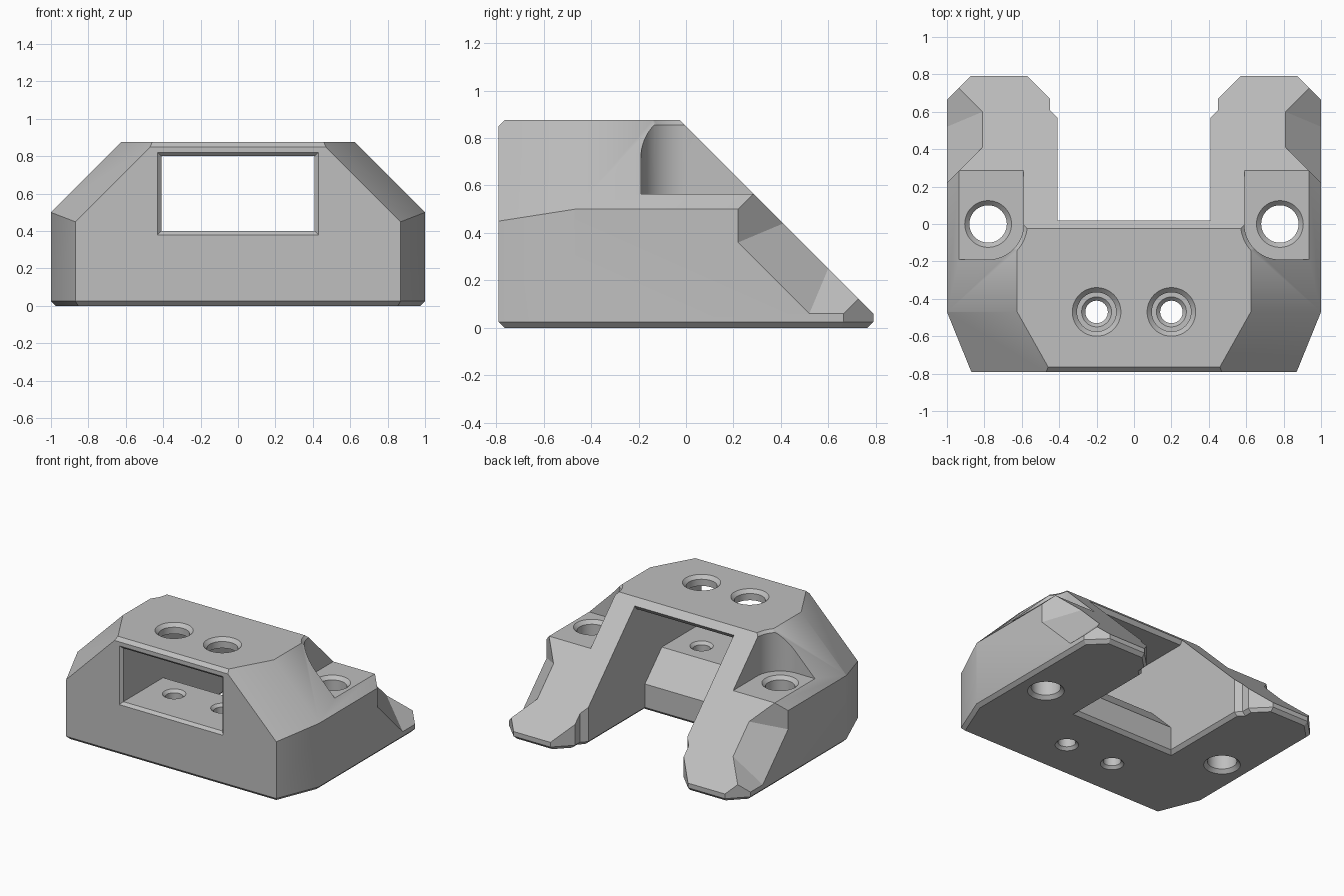
import bpy, bmesh, math
from mathutils import Vector

if "Cube" in bpy.data.objects:
    bpy.data.objects.remove(bpy.data.objects["Cube"])


def finish(bm, name):
    bmesh.ops.recalc_face_normals(bm, faces=bm.faces[:])
    mesh = bpy.data.meshes.new(name)
    bm.to_mesh(mesh)
    bm.free()
    obj = bpy.data.objects.new(name, mesh)
    bpy.context.collection.objects.link(obj)
    return obj


def hull(name, planes):
    """Solid kept where normal . p <= distance for every plane."""
    bm = bmesh.new()
    bmesh.ops.create_cube(bm, size=4)
    for n, d in planes:
        n = Vector(n)
        cut = bmesh.ops.bisect_plane(
            bm, geom=bm.verts[:] + bm.edges[:] + bm.faces[:], dist=1e-5,
            plane_co=n * (d / n.length_squared), plane_no=n, clear_outer=True)
        edges = [e for e in cut["geom_cut"] if isinstance(e, bmesh.types.BMEdge)]
        bmesh.ops.edgeloop_fill(bm, edges=edges)
    return finish(bm, name)


def loft(name, rings):
    """Solid skinned through rings with equal point counts."""
    bm = bmesh.new()
    loops = [[bm.verts.new(p) for p in ring] for ring in rings]
    count = len(loops[0])
    for a, b in zip(loops, loops[1:]):
        for i in range(count):
            j = (i + 1) % count
            bm.faces.new((a[i], a[j], b[j], b[i]))
    bm.faces.new(loops[0][::-1])
    bm.faces.new(loops[-1])
    return finish(bm, name)


def lathe(name, x, y, profile, seg=48):
    return loft(name, [[(x + r * math.cos(2 * math.pi * i / seg),
                         y + r * math.sin(2 * math.pi * i / seg), z)
                        for i in range(seg)] for z, r in profile])


def mirrored(half):
    """Closed plan outline from its +x half."""
    return half + [(-x, y) for x, y in reversed(half)]


# Body: block trimmed by chamfer planes, with a small chamfer round the base
planes = [((0, 0, -1), 0), ((0, 0, 1), 0.875), ((0, 1, 1), 0.85), ((0, -1, 1), 1.64)]
for s in (1, -1):
    planes += [((s, 0, 1), 1.5), ((s, -0.5625, 1), 1.764)]
    walls = [((s, 0), 1), ((s * 0.32, -0.13), 0.3811), ((s, 1), 1.665), ((0, s), 0.79)]
    for (nx, ny), d in walls:
        k = math.hypot(nx, ny)
        planes += [((nx / k, ny / k, 0), d / k), ((nx / k, ny / k, -1), d / k - 0.025)]
body = hull("mount_body", planes)

cutters = []

# Tunnel with raised floor, ramp and open rear channel
side = [(-1, 0.4), (-0.3, 0.4), (-0.1, 0.2), (-0.1, -1), (1, -1), (1, 0.83),
        (0.02, 0.83), (0, 0.8), (-1, 0.8)]
cutters.append(loft("tunnel_cutter", [[(x, y, z) for y, z in side] for x in (-0.41, 0.41)]))

# Bevelled window rim on the front
cutters.append(loft("window_rim_cutter", [
    [(a * (0.41 + o), y, 0.6 + b * (0.2 + o))
     for a, b in ((-1, -1), (1, -1), (1, 1), (-1, 1))]
    for y, o in ((-0.83, 0.06), (-0.70, -0.07))]))

# Wider channel mouth between the leg tips
mouth = mirrored([(0.34, 0.5), (0.45, 0.61), (0.45, 0.67), (0.7, 0.92)])
cutters.append(loft("mouth_cutter", [[(x, y, z) for x, y in mouth] for z in (-1, 1)]))

# Base chamfer along the channel
rings = []
for z in (-0.05, 0.1):
    o = 0.025 - z
    half = [(0.41 + o, -0.1 - o), (0.41 + o, 0.57), (0.45 + o, 0.61),
            (0.45 + o, 0.67), (0.7 + o, 0.92)]
    rings.append([(x, y, z) for x, y in mirrored(half)])
cutters.append(loft("channel_chamfer_cutter", rings))

for s in (1, -1):
    # Round-cornered screw pocket, flared at the top
    rings = []
    for z, r in ((0.565, 0.19), (0.855, 0.19), (0.9, 0.235)):
        plan = [(0.78 + r * math.cos(math.radians(a)), r * math.sin(math.radians(a)))
                for a in range(180, 271, 5)]
        plan += [(1.5, -r), (1.5, 1), (0.78 - r, 1)]
        rings.append([(s * x, y, z) for x, y in plan])
    cutters.append(loft("pocket_cutter", rings))

    # Large mounting hole
    cutters.append(lathe("large_hole_cutter", s * 0.78, 0, [
        (-0.05, 0.175), (0.025, 0.1), (0.54, 0.1), (0.58, 0.14)]))

    # Small hole through the floor with an access hole above
    cutters.append(lathe("small_hole_cutter", s * 0.2, -0.47, [
        (-0.05, 0.13), (0.02, 0.06), (0.38, 0.06), (0.45, 0.13),
        (0.5, 0.105), (0.85, 0.105), (0.9, 0.155)]))

    # Faceted relief on the outside of the leg
    cutters.append(hull("leg_relief_cutter", [
        ((-s, -1, 0), -1.22), ((-s * 1.42, -1, -1), -2.0), ((-s, 0, -1), -1.06)]))

# Cut everything out of the body
bpy.context.view_layer.objects.active = body
body.select_set(True)
for c in cutters:
    c.hide_render = True
    mod = body.modifiers.new(c.name, 'BOOLEAN')
    mod.operation = 'DIFFERENCE'
    mod.solver = 'EXACT'
    mod.object = c
    bpy.ops.object.modifier_apply(modifier=mod.name)
for c in cutters:
    bpy.data.objects.remove(c)

# Single grey finish
grey = bpy.data.materials.new("light_grey")
grey.diffuse_color = (0.52, 0.52, 0.52, 1)
grey.use_nodes = True
grey.node_tree.nodes["Principled BSDF"].inputs["Base Color"].default_value = grey.diffuse_color
body.data.materials.clear()
body.data.materials.append(grey)
for p in body.data.polygons:
    p.material_index = 0
bpy.ops.object.shade_smooth_by_angle(angle=math.radians(30))
